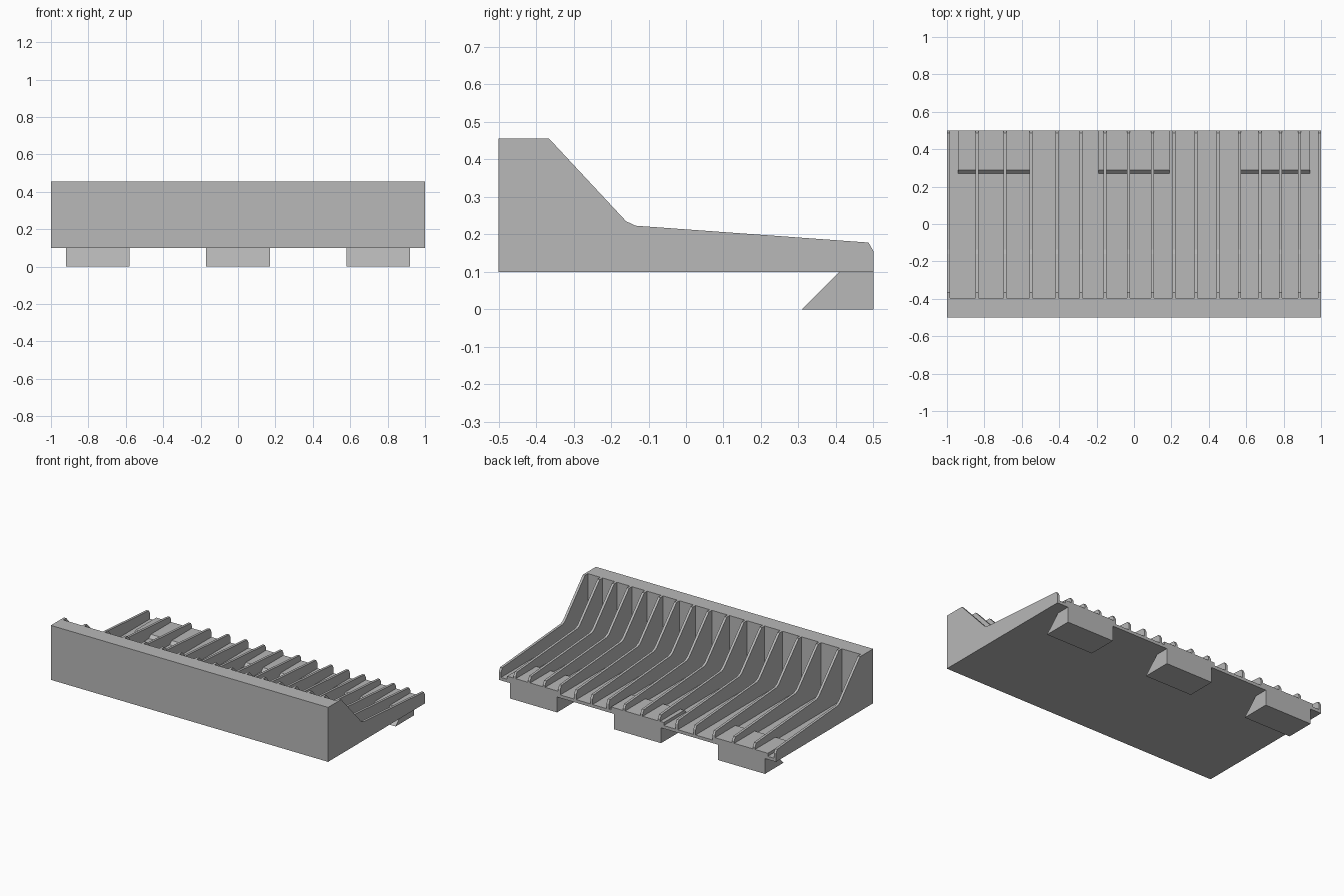
import bpy
import bmesh

cube = bpy.data.objects.get("Cube")
if cube:
    bpy.data.objects.remove(cube, do_unlink=True)

grey = bpy.data.materials.new("plain grey")
grey.use_nodes = True
grey.diffuse_color = (0.48, 0.48, 0.48, 1)
grey.node_tree.nodes["Principled BSDF"].inputs["Base Color"].default_value = grey.diffuse_color


def extrude_profile(name, profile, x0, x1):
    """Sweep a (y, z) outline along x."""
    bm = bmesh.new()
    face = bm.faces.new([bm.verts.new((x0, y, z)) for y, z in profile])
    result = bmesh.ops.extrude_face_region(bm, geom=[face])
    moved = [v for v in result["geom"] if isinstance(v, bmesh.types.BMVert)]
    bmesh.ops.translate(bm, verts=moved, vec=(x1 - x0, 0, 0))
    bmesh.ops.recalc_face_normals(bm, faces=bm.faces)
    mesh = bpy.data.meshes.new(name)
    bm.to_mesh(mesh)
    bm.free()
    mesh.materials.append(grey)
    obj = bpy.data.objects.new(name, mesh)
    bpy.context.collection.objects.link(obj)
    return obj


BOTTOM, FLOOR, TOP, PAD_TOP = 0.10, 0.12, 0.455, 0.14
FRONT, WALL_BACK, BACK = -0.5, -0.395, 0.5

# Floor and front wall share one L-shaped outline
extrude_profile("tray_body", [
    (FRONT, BOTTOM), (BACK, BOTTOM), (BACK, FLOOR),
    (WALL_BACK, FLOOR), (WALL_BACK, TOP), (FRONT, TOP)], -1, 1)

# Dividing fins, gradually closer together towards +x
fin_outline = [
    (WALL_BACK, FLOOR), (WALL_BACK, TOP), (-0.365, TOP), (-0.16, 0.235),
    (-0.135, 0.223), (0.487, 0.178), (BACK, 0.155), (BACK, FLOOR)]
fin_centres = [-0.992, -0.84, -0.69, -0.55, -0.412, -0.283, -0.155, -0.03, 0.098,
               0.215, 0.332, 0.449, 0.565, 0.674, 0.782, 0.886, 0.992]
for x in fin_centres:
    extrude_profile("fin", fin_outline, x - 0.008, x + 0.008)

# Hooked feet below, with a raised pad on the floor above each
foot_outline = [(0.31, 0), (BACK, 0), (BACK, BOTTOM), (0.41, BOTTOM)]
pad_outline = [(0.27, FLOOR), (0.29, PAD_TOP), (BACK, PAD_TOP), (BACK, FLOOR)]
for x in (-0.75, 0, 0.75):
    extrude_profile("foot", foot_outline, x - 0.17, x + 0.17)
    extrude_profile("raised_pad", pad_outline, x - 0.19, x + 0.19)
